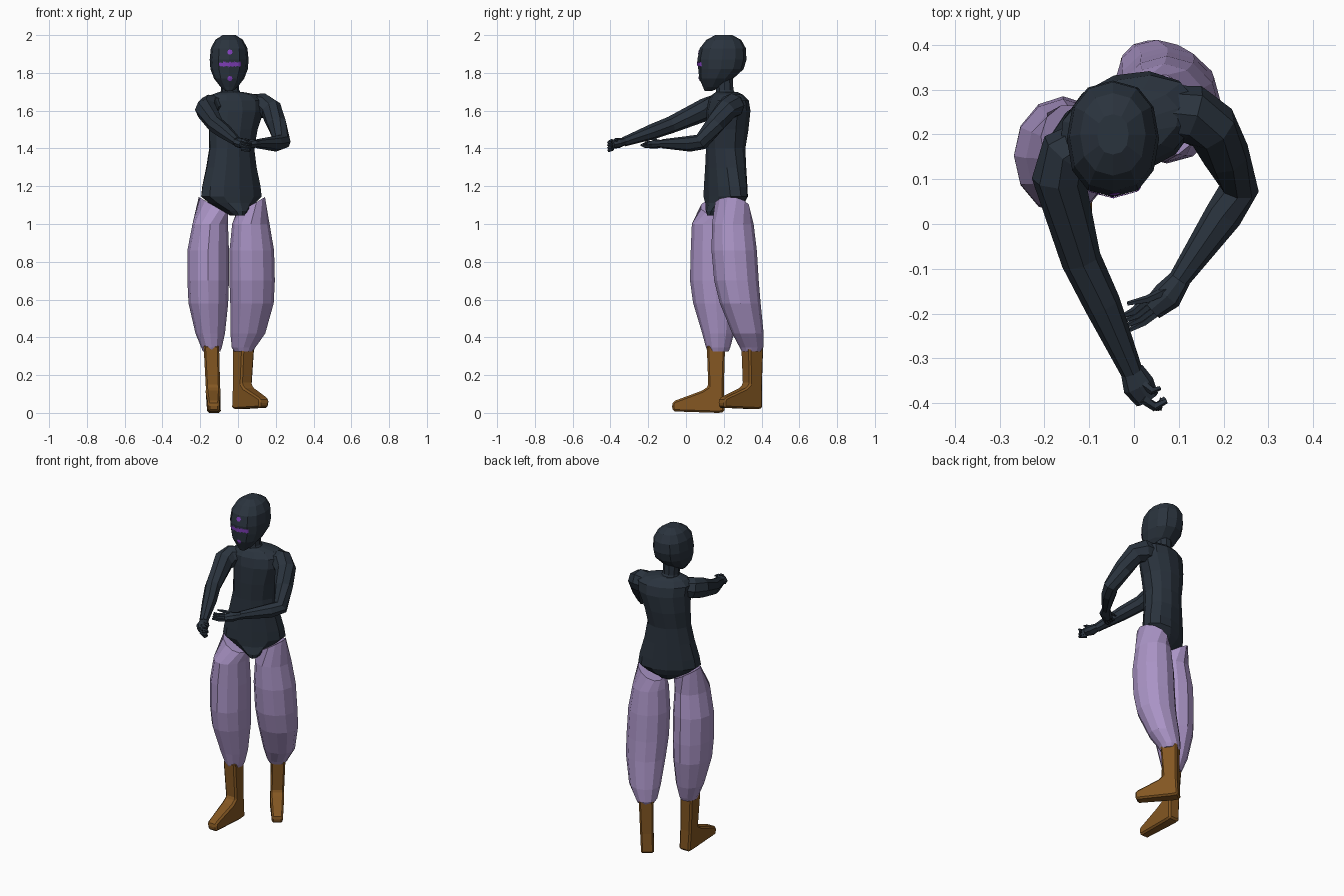
import bpy, bmesh, math, random
from mathutils import Vector
from mathutils.bvhtree import BVHTree

if "Cube" in bpy.data.objects:
    bpy.data.objects.remove(bpy.data.objects["Cube"])

random.seed(4)


def material(name, rgb):
    m = bpy.data.materials.new(name)
    m.diffuse_color = (*rgb, 1)
    m.use_nodes = True
    m.node_tree.nodes["Principled BSDF"].inputs["Base Color"].default_value = m.diffuse_color
    return m


NAVY = material("dark navy", (0.023, 0.033, 0.047))
LILAC = material("lilac cloth", (0.40, 0.295, 0.56))
BROWN = material("brown leather", (0.23, 0.095, 0.016))
VIOLET = material("bright violet", (0.22, 0.05, 0.50))


def finish(bm, name, mat, fix=True):
    if fix:
        bmesh.ops.recalc_face_normals(bm, faces=bm.faces)
    me = bpy.data.meshes.new(name)
    bm.to_mesh(me)
    bm.free()
    me.materials.append(mat)
    ob = bpy.data.objects.new(name, me)
    bpy.context.collection.objects.link(ob)
    return ob


def skin(bm, rings):
    """Join rings of points with quads and cap both ends."""
    rows = [[bm.verts.new(p) for p in ring] for ring in rings]
    n = len(rows[0])
    for a, b in zip(rows, rows[1:]):
        for i in range(n):
            j = (i + 1) % n
            bm.faces.new((a[i], a[j], b[j], b[i]))
    bm.faces.new(rows[0])
    bm.faces.new(rows[-1])


def oval(z, cx, cy, rx, ry, yaw=0, power=1.0, tilt=0, n=12):
    """Horizontal oval ring; tilt raises z along x."""
    pts, a = [], math.radians(yaw)
    for i in range(n):
        t = 2 * math.pi * i / n
        c, s = math.cos(t), math.sin(t)
        u = math.copysign(abs(c) ** power, c) * rx
        v = math.copysign(abs(s) ** power, s) * ry
        x = u * math.cos(a) - v * math.sin(a)
        y = u * math.sin(a) + v * math.cos(a)
        pts.append(Vector((cx + x, cy + y, z + tilt * x)))
    return pts


def loft(name, mat, rings):
    bm = bmesh.new()
    skin(bm, rings)
    return finish(bm, name, mat)


def tube(bm, path, n=8, flat=1.0):
    """Tapered tube along (x, y, z, radius) points."""
    pts = [Vector(p[:3]) for p in path]
    rings = []
    for k, p in enumerate(pts):
        d = Vector()
        if k:
            d += (p - pts[k - 1]).normalized()
        if k < len(pts) - 1:
            d += (pts[k + 1] - p).normalized()
        side = d.cross(Vector((0, 0, 1))).normalized()
        up = side.cross(d).normalized()
        r = path[k][3]
        rings.append([p + side * r * math.cos(2 * math.pi * i / n)
                      + up * r * flat * math.sin(2 * math.pi * i / n) for i in range(n)])
    skin(bm, rings)


# Torso, twisted a little between hips and shoulders
torso = [(1.045, -.005, .165, .03, .06, 27), (1.07, -.015, .185, .065, .085, 27),
         (1.11, -.03, .205, .13, .095, 27), (1.145, -.035, .21, .178, .10, 27),
         (1.20, -.035, .21, .17, .10, 26), (1.30, -.035, .21, .143, .10, 25),
         (1.40, -.033, .21, .125, .10, 23), (1.50, -.025, .218, .135, .11, 20),
         (1.60, -.01, .225, .155, .112, 18), (1.655, -.012, .225, .16, .10, 18),
         (1.685, -.02, .22, .125, .075, 18), (1.70, -.038, .215, .06, .055, 18)]
loft("torso", NAVY, [oval(*r) for r in torso])

# Neck
loft("neck", NAVY, [oval(1.66, -.035, .22, .065, .065, n=10), oval(1.71, -.042, .205, .048, .048, n=10),
                    oval(1.80, -.045, .20, .048, .05, n=10)])

# Head
HX = -.047
head_rings = [(1.705, .118, .02, .02), (1.725, .14, .045, .05), (1.77, .16, .08, .09),
              (1.82, .185, .099, .12), (1.87, .19, .103, .13), (1.93, .195, .097, .122),
              (1.975, .20, .073, .092), (2.0, .20, .035, .045)]
head = loft("head", NAVY, [oval(z, HX, cy, rx, ry, 0, .88) for z, cy, rx, ry in head_rings])

# Painted face marks: thin patches laid on the front of the head
hb = bmesh.new()
hb.from_mesh(head.data)
tree = BVHTree.FromBMesh(hb)


def on_face(x, z):
    hit = tree.ray_cast(Vector((x, -1, z)), Vector((0, 1, 0)))[0]
    return Vector((x, (hit.y if hit else .1) - .004, z))


def patch(bm, pts):
    f = bm.faces.new([bm.verts.new(on_face(*p)) for p in pts])
    f.normal_update()
    if f.normal.y > 0:
        f.normal_flip()


bm = bmesh.new()
for z in (1.91, 1.77):
    ring = [(-.043 + .014 * math.cos(i * math.pi / 4), z + .014 * math.sin(i * math.pi / 4)) for i in range(8)]
    for i in range(8):
        patch(bm, [(-.043, z), ring[i], ring[(i + 1) % 8]])
finish(bm, "face_dots", VIOLET, False)
bm = bmesh.new()
cols, x0, step = 18, -.1, .0064
for i in range(cols):
    xa, xb = x0 + i * step, x0 + (i + 1) * step
    top, low = 1.853 + random.uniform(0, .012), 1.836 - random.uniform(0, .008)
    patch(bm, [(xa, 1.836), (xb, 1.836), (xb, 1.853), (xa, 1.853)])
    patch(bm, [(xa, 1.853), (xb, 1.853), ((xa + xb) / 2, top)])
    patch(bm, [(xa, 1.836), (xb, 1.836), ((xa + xb) / 2, low)])
finish(bm, "face_band", VIOLET, False)
hb.free()

# Arms
bm = bmesh.new()
tube(bm, [(-.09, .19, 1.63, .05), (-.15, .155, 1.622, .064), (-.168, .10, 1.605, .06),
          (-.118, -.08, 1.525, .045), (-.07, -.18, 1.488, .041), (-.005, -.33, 1.435, .025)])
finish(bm, "left_arm", NAVY)
bm = bmesh.new()
tube(bm, [(.06, .25, 1.625, .06), (.13, .245, 1.627, .066), (.175, .215, 1.605, .06),
          (.205, .155, 1.53, .053), (.235, .08, 1.435, .044), (.20, .02, 1.425, .042),
          (.10, -.125, 1.425, .024)])
finish(bm, "right_arm", NAVY)


def hand(name, palm, fingers):
    bm = bmesh.new()
    tube(bm, palm, 8, .75)
    for f in fingers:
        tube(bm, f, 5)
    finish(bm, name, NAVY)


# Hands: tapered palm with five thin fingers each
hand("left_hand", [(-.005, -.325, 1.437, .026), (.01, -.36, 1.428, .036), (.03, -.392, 1.42, .028)],
     [[(.02, -.39, 1.44 - i * .014, .011), (.045 + .004 * i, -.408, 1.432 - i * .014, .010),
       (.072 - .003 * i, -.395 + .006 * (i % 2), 1.425 - i * .011, .006)] for i in range(4)]
     + [[(.012, -.35, 1.44, .011), (.04, -.372, 1.448, .009), (.058, -.366, 1.44, .005)]])
hand("right_hand", [(.105, -.12, 1.425, .024), (.075, -.16, 1.424, .034), (.04, -.19, 1.418, .026)],
     [[(.055 - .008 * i, -.195 + .009 * i, 1.412 + .006 * i, .010),
       (.022 - .008 * i, -.22 + .008 * i, 1.412 + .006 * i, .009),
       (-.012 - .004 * i, -.238 + .011 * i, 1.418 + .007 * i, .005)] for i in range(4)]
     + [[(.07, -.15, 1.435, .011), (.03, -.168, 1.447, .009), (-.015, -.178, 1.448, .005)]])

# Baggy trouser legs: rows of z, centre x, centre y, half width, half depth
left_leg = [(1.0, -.147, .147, .094, .116), (.86, -.158, .152, .11, .127), (.70, -.158, .153, .11, .132),
            (.58, -.157, .16, .105, .122), (.42, -.147, .17, .078, .084), (.345, -.14, .17, .054, .064),
            (.325, -.14, .17, .046, .055)]
right_leg = [(1.0, .068, .248, .099, .11), (.86, .073, .255, .118, .12), (.70, .075, .267, .12, .118),
             (.58, .074, .287, .115, .108), (.42, .052, .328, .092, .083), (.345, .029, .347, .062, .062),
             (.325, .03, .347, .05, .052)]
for name, rows, top in (("left_trouser_leg", left_leg, (1.098, -.13, .172, .075, .098, 20, 1, -.58)),
                        ("right_trouser_leg", right_leg, (1.098, .066, .243, .075, .094, 20, 1, .58))):
    loft(name, LILAC, [oval(*top)] + [oval(*r) for r in rows])

# Boots: side profile of (forward, height, half width), with a chamfer
boot_profile = [(-.047, .36, .041), (.05, .36, .041), (.042, .14, .038), (.075, .118, .038),
                (.225, .062, .032), (.235, .045, .03), (.23, .008, .03), (-.01, .0, .036), (-.043, .004, .036),
                (-.04, .13, .038)]


def boot(name, x, y, yaw, reach, lift, lean):
    a = math.radians(yaw)
    fwd, side = Vector((math.sin(a), -math.cos(a), 0)), Vector((math.cos(a), math.sin(a), 0))
    bm = bmesh.new()
    rings = []
    for s in (-1, 1):
        ring = []
        for f, z, w in boot_profile:
            f = f * reach if f > .06 else f
            p = Vector((x + lean * z, y, z + lift * (1 - z / .36))) + fwd * f + side * s * w
            ring.append(p)
        rings.append(ring)
    skin(bm, rings)
    ob = finish(bm, name, BROWN)
    mod = ob.modifiers.new("chamfer", "BEVEL")
    mod.width = .012
    mod.segments = 1


boot("left_boot", -.127, .16, 0, 1.0, 0, -.04)
boot("right_boot", .018, .352, 36, .88, .02, .03)
